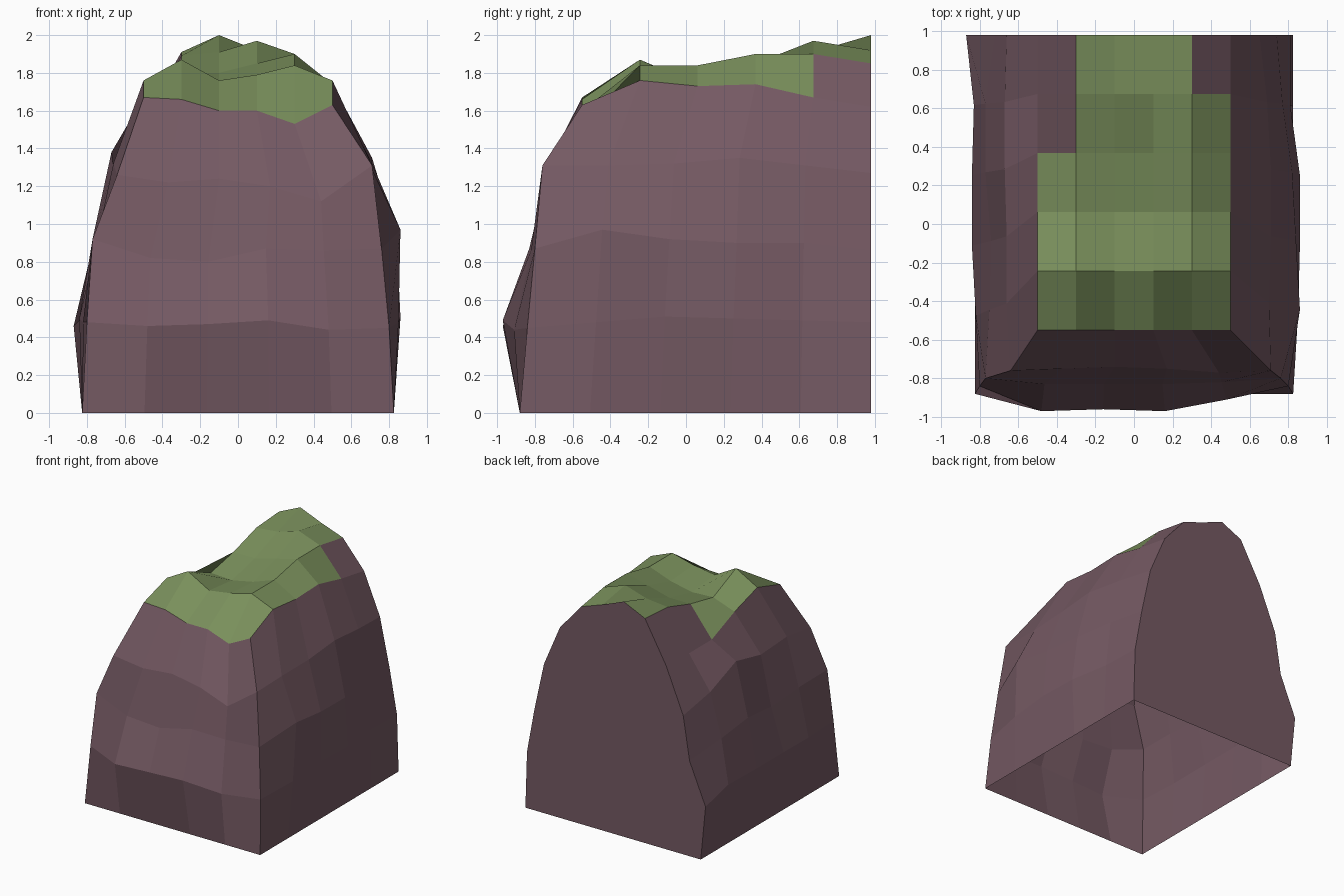
import bpy
import bmesh

cube = bpy.data.objects.get("Cube")
if cube:
    bpy.data.objects.remove(cube, do_unlink=True)


def make_material(name, colour):
    mat = bpy.data.materials.new(name)
    mat.use_nodes = True
    mat.diffuse_color = (*colour, 1)
    mat.node_tree.nodes["Principled BSDF"].inputs["Base Color"].default_value = (*colour, 1)
    return mat


def lerp(start, end, fraction):
    return start + (end - start) * fraction


CELLS = 5
BACK = 0.98
ROCK, GRASS = 0, 1

# Heights of the top in hundredths: one row per depth, front to back
top_heights = [
    (167, 166, 160, 160, 153, 163),
    (176, 187, 176, 179, 184, 176),
    (167, 174, 173, 177, 184, 173),
    (155, 180, 180, 185, 190, 174),
    (155, 189, 191, 197, 190, 167),
    (156, 191, 200, 192, 185, 162),
]

# Rings of the walls in hundredths: outward reach and height of each column.
# Side columns run front to back, front columns run left to right in x.
rings = [
    dict(corner=84,
         low_x=(80, 82, 84, 84, 83, 87), low_z=(48, 48, 50, 50, 50, 46),
         front=(97, 96, 97, 91), front_z=(46, 47, 49, 44),
         high_x=(80, 85, 86, 86, 81, 81), high_z=(45, 48, 51, 50, 49, 48)),
    dict(corner=80,
         low_x=(77, 75, 74, 77, 77, 72), low_z=(92, 90, 87, 92, 88, 81),
         front=(83, 83, 83, 82), front_z=(82, 80, 87, 86),
         high_x=(76, 86, 84, 82, 77, 74), high_z=(87, 97, 92, 90, 90, 86)),
    dict(corner=76,
         low_x=(64, 66, 66, 67, 67, 66), low_z=(126, 132, 130, 138, 125, 118),
         front=(75, 74, 75, 77), front_z=(122, 124, 120, 112),
         high_x=(71, 70, 71, 71, 69, 65), high_z=(131, 131, 132, 135, 131, 127)),
]


def wall_ring(bm, ring):
    """Open loop of vertices: low-x side from the back, front, high-x side."""
    front_y = -ring["corner"] / 100
    depth = [lerp(front_y, BACK, i / CELLS) for i in range(CELLS + 1)]
    low = [(-x / 100, y, z / 100) for x, y, z in zip(ring["low_x"], depth, ring["low_z"])]
    high = [(x / 100, y, z / 100) for x, y, z in zip(ring["high_x"], depth, ring["high_z"])]
    front = [(lerp(low[0][0], high[0][0], (i + 1) / CELLS), -y / 100, z / 100)
             for i, (y, z) in enumerate(zip(ring["front"], ring["front_z"]))]
    return [bm.verts.new(co) for co in low[::-1] + front + high]


bm = bmesh.new()

# Straight foot of the rock, then the three weathered rings
side, edge = (82.5,) * (CELLS + 1), (0,) * (CELLS + 1)
foot = dict(corner=88, low_x=side, low_z=edge, front=(88,) * (CELLS - 1),
            front_z=edge[1:-1], high_x=side, high_z=edge)
loops = [wall_ring(bm, ring) for ring in [foot] + rings]

# Uneven top grid
top = [[bm.verts.new((lerp(-0.5, 0.5, i / CELLS), lerp(-0.55, BACK, j / CELLS), z / 100))
        for i, z in enumerate(row)] for j, row in enumerate(top_heights)]
rim = [row[0] for row in top[::-1]] + top[0][1:-1] + [row[-1] for row in top]
loops.append(rim)

# Wall faces
for lower, upper in zip(loops, loops[1:]):
    for k in range(len(lower) - 1):
        bm.faces.new((lower[k], lower[k + 1], upper[k + 1], upper[k]))

# Top faces: grass except for the bare back corners
for j in range(CELLS):
    for i in range(CELLS):
        face = bm.faces.new((top[j][i], top[j][i + 1], top[j + 1][i + 1], top[j + 1][i]))
        bare = (i == 0 and j >= 3) or (i == CELLS - 1 and j == CELLS - 1)
        face.material_index = ROCK if bare else GRASS

# Flat cut back; the underside stays open
outline = [loop[0] for loop in loops] + top[-1][1:-1] + [loop[-1] for loop in loops[::-1]]
bm.faces.new(outline)
bm.normal_update()

mesh = bpy.data.meshes.new("cliff_block")
bm.to_mesh(mesh)
bm.free()
mesh.materials.append(make_material("mauve rock", (0.178, 0.101, 0.125)))
mesh.materials.append(make_material("moss green", (0.195, 0.28, 0.107)))
block = bpy.data.objects.new("cliff_block", mesh)
bpy.context.scene.collection.objects.link(block)
